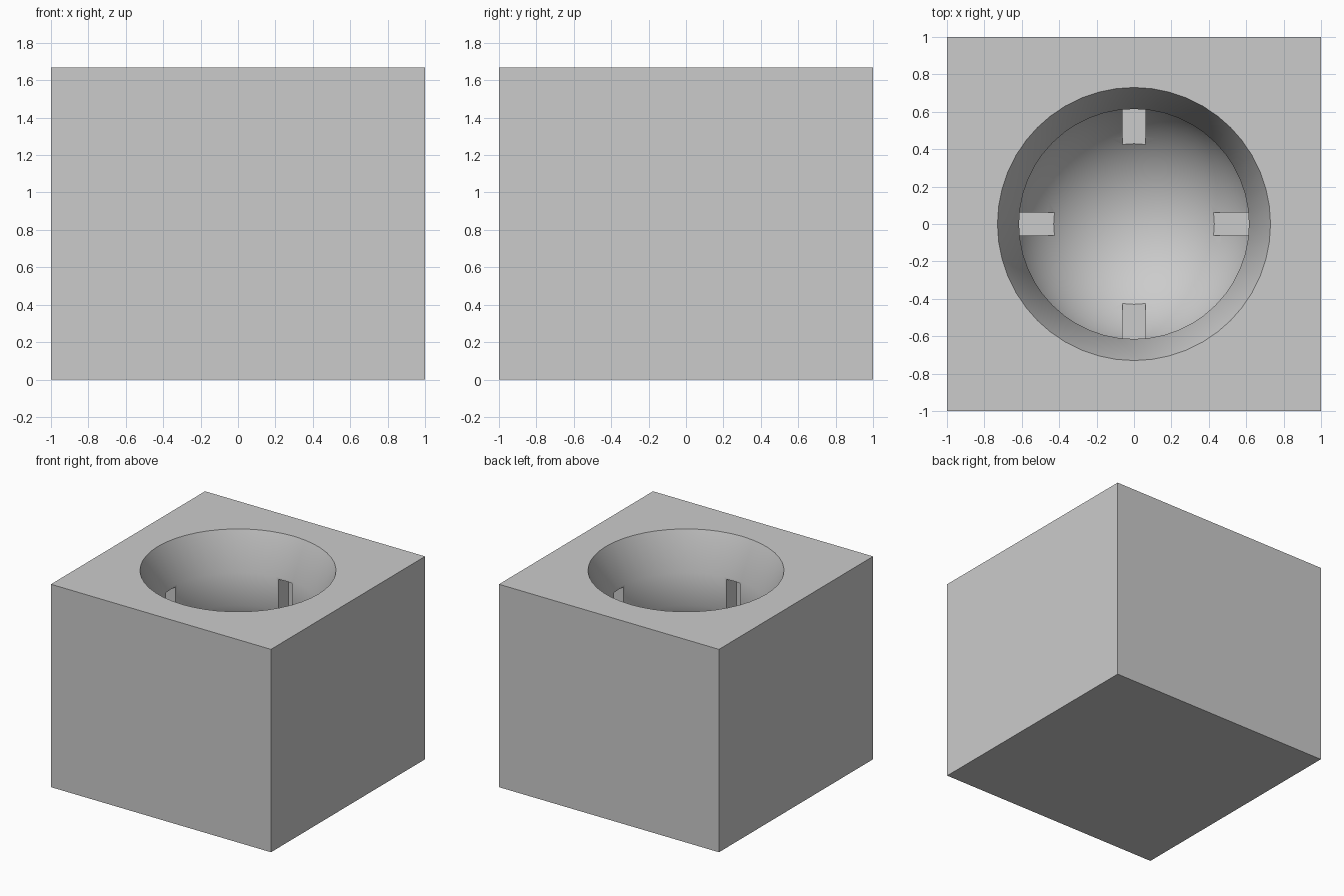
import bpy
import bmesh
from math import sin, cos, pi, asin
from mathutils import Matrix, Vector

default_cube = bpy.data.objects.get("Cube")
if default_cube:
    bpy.data.objects.remove(default_cube, do_unlink=True)

HEIGHT = 1.667
CENTRE = HEIGHT / 2      # centre of the ball cavity
BALL = 0.667             # cavity radius
NECK = 0.615             # throat radius
RIM = 0.73               # mouth radius
SEGMENTS = 48

grey = bpy.data.materials.new("plain grey")
grey.use_nodes = True
colour = (0.6, 0.6, 0.6, 1)
grey.diffuse_color = colour
grey.node_tree.nodes["Principled BSDF"].inputs["Base Color"].default_value = colour


def add_object(name, bm):
    bmesh.ops.recalc_face_normals(bm, faces=bm.faces)
    mesh = bpy.data.meshes.new(name)
    bm.to_mesh(mesh)
    bm.free()
    mesh.materials.append(grey)
    obj = bpy.data.objects.new(name, mesh)
    bpy.context.collection.objects.link(obj)
    return obj


def box(name, size, z):
    bm = bmesh.new()
    bmesh.ops.create_cube(bm, size=1, matrix=Matrix.Translation((0, 0, z)) @ Matrix.Diagonal((*size, 1)))
    return add_object(name, bm)


def lathe(name, profile):
    bm = bmesh.new()
    verts = [bm.verts.new((r, 0, z)) for r, z in profile]
    edges = [bm.edges.new(pair) for pair in zip(verts, verts[1:])]
    bmesh.ops.spin(bm, geom=verts + edges, cent=(0, 0, 0), axis=(0, 0, 1),
                   angle=2 * pi, steps=SEGMENTS)
    bmesh.ops.remove_doubles(bm, verts=bm.verts, dist=0.0005)
    return add_object(name, bm)


def cut(target, cutter):
    cutter.hide_render = True
    mod = target.modifiers.new("cut", "BOOLEAN")
    mod.operation = "DIFFERENCE"
    mod.solver = "EXACT"
    mod.object = cutter
    bpy.context.view_layer.objects.active = target
    bpy.ops.object.modifier_apply(modifier=mod.name)
    bpy.data.objects.remove(cutter, do_unlink=True)


# Solid block
block = box("socket_block", (2, 2, HEIGHT), CENTRE)

# Ball cavity with an undercut below the throat, then a flared mouth
steps = 20
sweep = pi - asin(NECK / BALL)
profile = [(BALL * sin(sweep * i / steps), CENTRE - BALL * cos(sweep * i / steps))
           for i in range(steps + 1)]
profile += [(NECK, 1.36), (RIM, HEIGHT), (RIM, 1.8), (0, 1.8)]
cut(block, lathe("cavity_cutter", profile))

# Four key slots, made by two crossing bars
for size in ((1.48, 0.122, 1.02), (0.122, 1.48, 1.02)):
    cut(block, box("slot_cutter", size, CENTRE))

bpy.ops.object.select_all(action="DESELECT")
block.select_set(True)
bpy.context.view_layer.objects.active = block
bpy.ops.object.shade_smooth_by_angle(angle=pi / 6)
